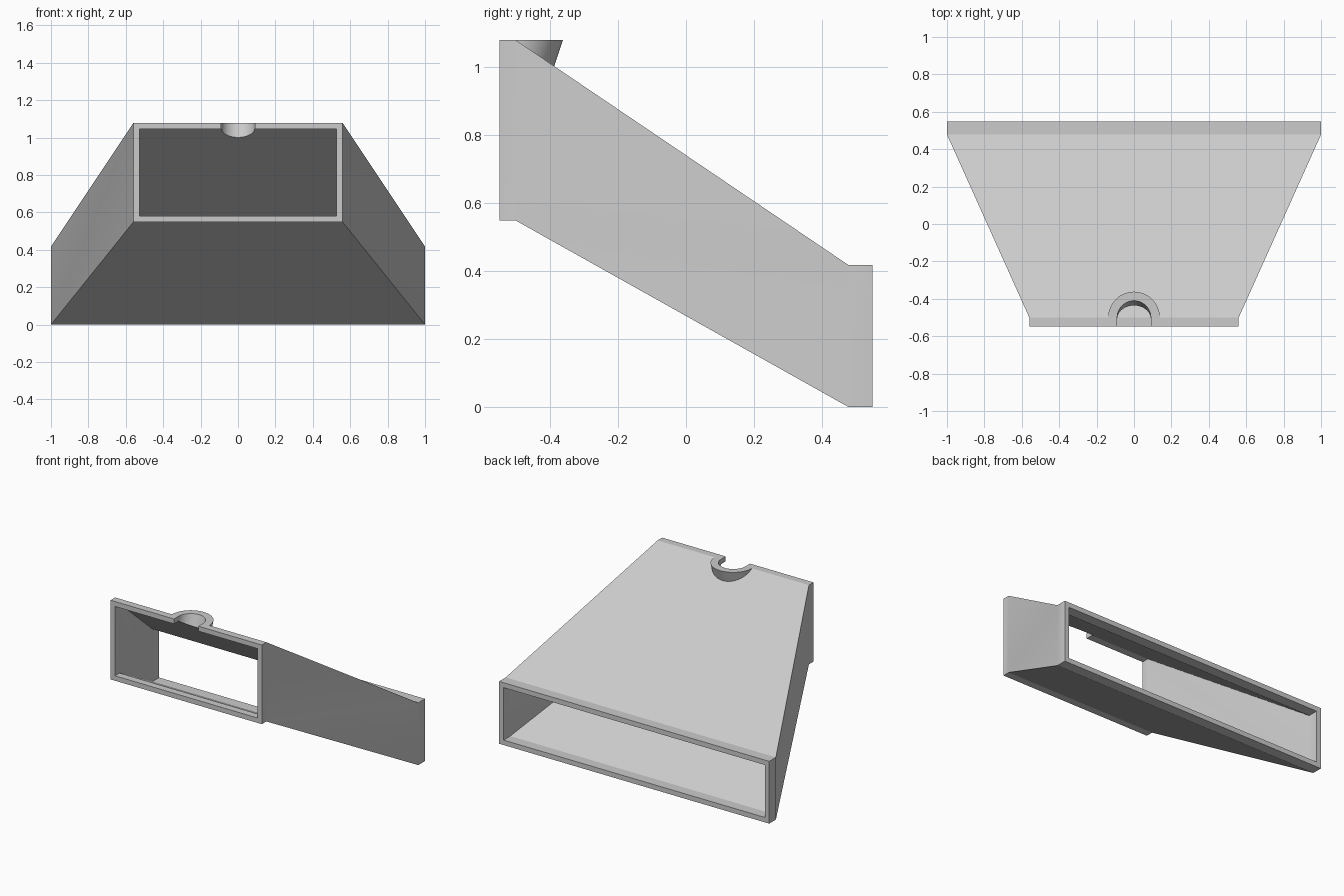
import bpy, bmesh
from math import cos, sin, pi, radians

cube = bpy.data.objects.get("Cube")
if cube:
    bpy.data.objects.remove(cube, do_unlink=True)

grey = bpy.data.materials.new("light_grey")
grey.use_nodes = True
colour = (0.6, 0.6, 0.6, 1)
grey.diffuse_color = colour
grey.node_tree.nodes["Principled BSDF"].inputs["Base Color"].default_value = colour


def loft(name, rings):
    """Closed solid through rings of equal point count."""
    bm = bmesh.new()
    loops = [[bm.verts.new(p) for p in ring] for ring in rings]
    n = len(loops[0])
    for a, b in zip(loops, loops[1:]):
        for i in range(n):
            j = (i + 1) % n
            bm.faces.new((a[i], a[j], b[j], b[i]))
    bm.faces.new(loops[0])
    bm.faces.new(loops[-1])
    bmesh.ops.recalc_face_normals(bm, faces=bm.faces)
    mesh = bpy.data.meshes.new(name)
    bm.to_mesh(mesh)
    bm.free()
    mesh.materials.append(grey)
    obj = bpy.data.objects.new(name, mesh)
    bpy.context.collection.objects.link(obj)
    return obj


def rect(y, half, low, high):
    return [(-half, y, low), (half, y, low), (half, y, high), (-half, y, high)]


def duct(name, wall, over):
    """Tapered rectangular passage with a short straight collar at each end."""
    front = (0.56 - wall, 0.548 + wall, 1.078 - wall)
    back = (1 - wall, wall, 0.417 - wall)
    return loft(name, [rect(-0.548 - over, *front), rect(-0.5, *front),
                       rect(0.478, *back), rect(0.548 + over, *back)])


def leaning_arch(name, radius, front, low, high):
    """Half-round prism, open side to the front, leaning back towards its top."""
    rings = []
    for z in (low, high):
        centre = -0.5 + 0.33 * (z - 1.078)
        arc = [(radius * cos(pi * i / 32), centre + radius * sin(pi * i / 32), z)
               for i in range(33)]
        rings.append(arc + [(-radius, front, z), (radius, front, z)])
    return loft(name, rings)


def combine(target, tool, operation):
    mod = target.modifiers.new(operation, 'BOOLEAN')
    mod.operation = operation
    mod.solver = 'EXACT'
    mod.object = tool
    bpy.ops.object.select_all(action='DESELECT')
    target.select_set(True)
    bpy.context.view_layer.objects.active = target
    bpy.ops.object.modifier_apply(modifier=mod.name)
    bpy.data.objects.remove(tool, do_unlink=True)


# Outer shell with the half-round boss, then the passage and the notch cut out
shell = duct("duct_shell", 0, 0)
combine(shell, leaning_arch("boss", 0.138, -0.544, 0.98, 1.078), 'UNION')
combine(shell, duct("passage", 0.033, 0.1), 'DIFFERENCE')
combine(shell, leaning_arch("notch", 0.09, -0.65, 0.95, 1.15), 'DIFFERENCE')

bpy.ops.object.shade_smooth_by_angle(angle=radians(25))
